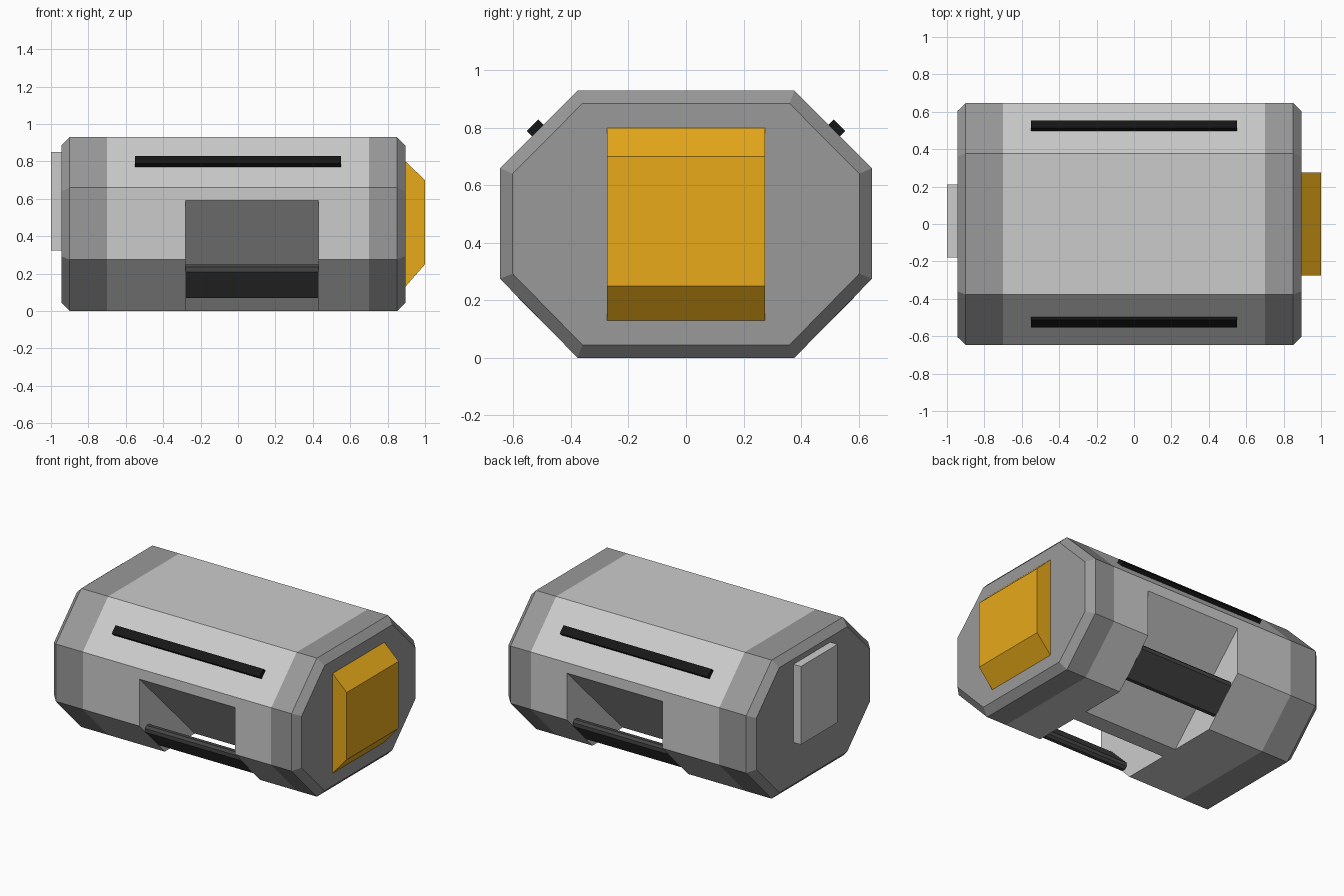
import bpy, bmesh

if "Cube" in bpy.data.objects:
    bpy.data.objects.remove(bpy.data.objects["Cube"])


def material(name, rgb):
    m = bpy.data.materials.new(name)
    m.diffuse_color = (*rgb, 1)
    m.use_nodes = True
    m.node_tree.nodes["Principled BSDF"].inputs["Base Color"].default_value = m.diffuse_color
    return m


light = material("light_grey", (0.6, 0.6, 0.6))
dark = material("dark_grey", (0.32, 0.32, 0.32))
rubber = material("rubber", (0.06, 0.06, 0.06))
black = material("black", (0.008, 0.008, 0.008))
gold = material("gold", (0.8, 0.4, 0.01))


def loft(name, sections, mats=(), side=1, bands=None):
    """Join (x, [(y, z), ...]) sections into a closed solid; bands = material per span."""
    bm = bmesh.new()
    rings = [[bm.verts.new((x, side * y, z)) for y, z in prof] for x, prof in sections]
    n = len(rings[0])
    for k, (a, b) in enumerate(zip(rings, rings[1:])):
        for i in range(n):
            j = (i + 1) % n
            f = bm.faces.new((a[i], a[j], b[j], b[i]))
            f.material_index = bands[k] if bands else 0
    for ring, k in ((rings[0], 0), (rings[-1], -1)):
        f = bm.faces.new(ring)
        f.material_index = bands[k] if bands else 0
    bmesh.ops.recalc_face_normals(bm, faces=bm.faces)
    mesh = bpy.data.meshes.new(name)
    bm.to_mesh(mesh)
    bm.free()
    for m in mats:
        mesh.materials.append(m)
    ob = bpy.data.objects.new(name, mesh)
    bpy.context.collection.objects.link(ob)
    return ob


def mirrored(half):
    return half + [(-y, z) for y, z in reversed(half)]


def rect(y0, y1, z0, z1):
    return [(y0, z0), (y1, z0), (y1, z1), (y0, z1)]


# Octagonal body with darker, bevelled end bands
outer = mirrored([(0.377, 0), (0.647, 0.275), (0.647, 0.66), (0.377, 0.93)])
inner = mirrored([(0.36, 0.045), (0.603, 0.293), (0.603, 0.64), (0.36, 0.885)])
body = loft("body", [(-0.945, inner), (-0.9, outer), (-0.7, outer),
                     (0.7, outer), (0.85, outer), (0.895, inner)],
            (light, dark), bands=[1, 1, 0, 1, 1])

X0, X1 = -0.28, 0.43
notch = [(-0.043, -0.1), (0.757, 0.7), (0.757, -0.1)]
grip = [(0.445, 0.07), (0.42, 0.07), (0.405, 0.085), (0.405, 0.11),
        (0.545, 0.25), (0.57, 0.25), (0.585, 0.235), (0.585, 0.21)]
strip = [(0.559, 0.788), (0.517, 0.746), (0.477, 0.786), (0.519, 0.828)]
strip = [(0.554, 0.789), (0.519, 0.754), (0.479, 0.794), (0.514, 0.829)]

for label, side in (("front", -1), ("back", 1)):
    # Sloping hand recess cut from the lower edge
    cutter = loft(label + "_recess_cutter", [(X0, notch), (X1, notch)], (light,), side)
    cutter.hide_render = True
    mod = body.modifiers.new(label + "_recess", 'BOOLEAN')
    mod.operation = 'DIFFERENCE'
    mod.solver = 'EXACT'
    mod.object = cutter
    bpy.context.view_layer.objects.active = body
    bpy.ops.object.modifier_apply(modifier=mod.name)
    bpy.data.objects.remove(cutter)
    # Grip bar across the recess
    loft(label + "_grip", [(X0, grip), (X1, grip)], (rubber,), side)
    # Black strip on the upper slope
    loft(label + "_strip", [(-0.55, strip), (0.55, strip)], (black,), side)

# Gold panel on the right end, sloped at top and bottom
loft("end_panel", [(0.88, rect(-0.275, 0.275, 0.13, 0.80)),
                   (0.895, rect(-0.275, 0.275, 0.13, 0.80)),
                   (1.0, rect(-0.275, 0.275, 0.25, 0.70))], (gold,))

# Plain plate on the left end
plate = rect(-0.18, 0.21, 0.325, 0.85)
loft("end_plate", [(-1.0, plate), (-0.93, plate)], (light,))
